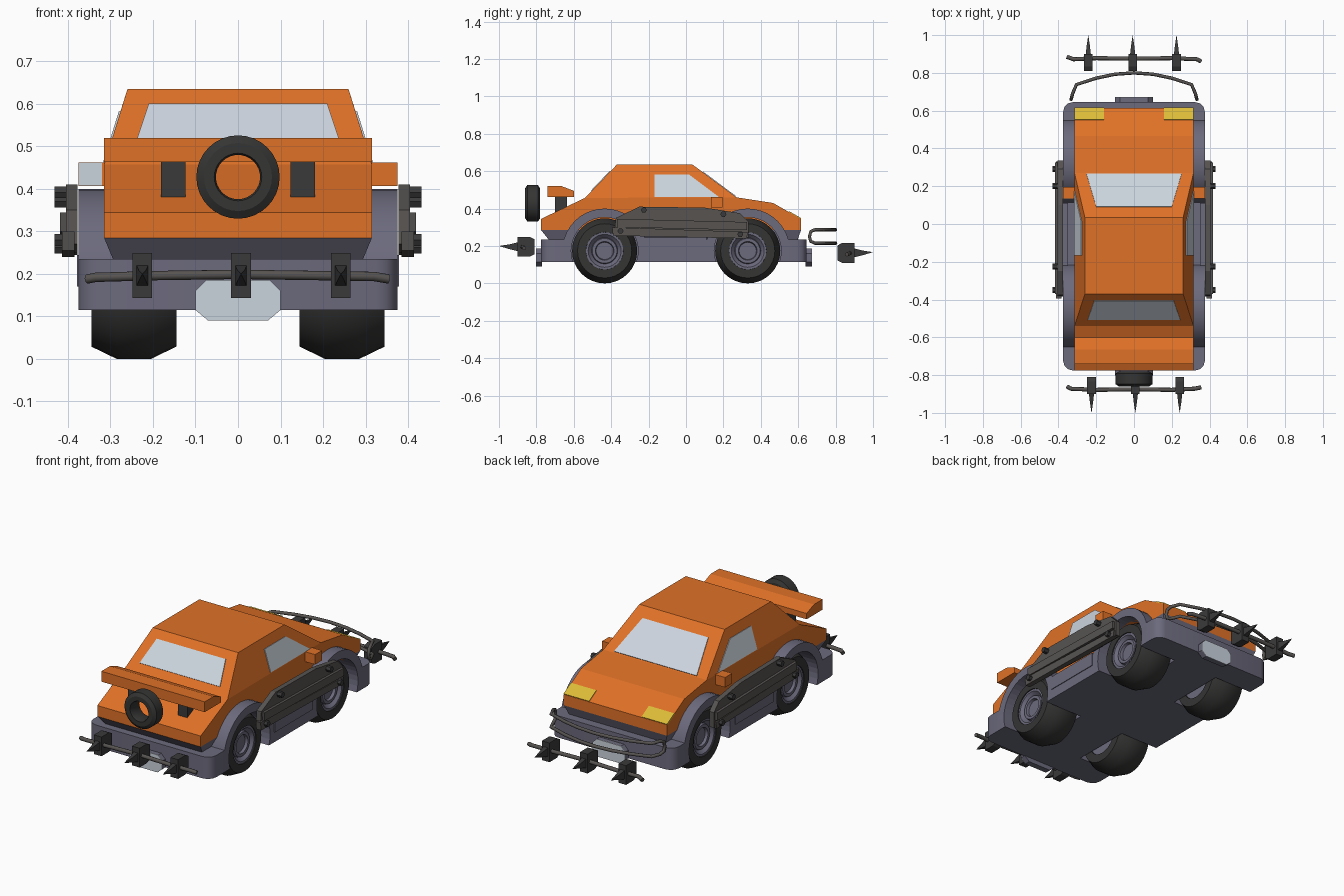
import bpy, bmesh, math
from mathutils import Vector

if "Cube" in bpy.data.objects:
    bpy.data.objects.remove(bpy.data.objects["Cube"])


def material(name, rgb):
    m = bpy.data.materials.new(name)
    m.diffuse_color = (*rgb, 1)
    m.use_nodes = True
    m.node_tree.nodes["Principled BSDF"].inputs["Base Color"].default_value = m.diffuse_color
    return m


ORANGE = material("orange paint", (0.74, 0.165, 0.02))
GREY = material("blue grey trim", (0.15, 0.145, 0.205))
RUBBER = material("black rubber", (0.035, 0.035, 0.034))
IRON = material("dark iron", (0.042, 0.042, 0.042))
STEEL = material("worn steel", (0.095, 0.088, 0.083))
GLASS = material("pale glass", (0.60, 0.66, 0.73))
YELLOW = material("headlight yellow", (0.72, 0.50, 0.04))


def build(name, verts, faces, mats, smooth=False):
    bm = bmesh.new()
    vs = [bm.verts.new(v) for v in verts]
    for f in faces:
        bm.faces.new([vs[i] for i in f])
    bmesh.ops.recalc_face_normals(bm, faces=bm.faces)
    me = bpy.data.meshes.new(name)
    bm.to_mesh(me)
    bm.free()
    for m in mats if isinstance(mats, list) else [mats]:
        me.materials.append(m)
    if smooth:
        me.shade_smooth()
        me.set_sharp_from_angle(angle=math.radians(32))
    ob = bpy.data.objects.new(name, me)
    bpy.context.collection.objects.link(ob)
    return ob


def loft(name, a, b, mat, smooth=False):
    """Solid between two matching outlines."""
    n = len(a)
    faces = [(i, (i + 1) % n, n + (i + 1) % n, n + i) for i in range(n)]
    return build(name, list(a) + list(b), faces + [tuple(range(n)), tuple(range(n, 2 * n))], mat, smooth)


def prism_x(name, yz, x0, x1, mat, smooth=False):
    return loft(name, [(x0, y, z) for y, z in yz], [(x1, y, z) for y, z in yz], mat, smooth)


def box(name, x, y, z, mat):
    return prism_x(name, [(y[0], z[0]), (y[1], z[0]), (y[1], z[1]), (y[0], z[1])], x[0], x[1], mat)


def plate(name, pts, out, mat, t=0.004):
    """Thin plate laid on a surface, raised along its outward direction."""
    p = [Vector(v) for v in pts]
    n = (p[1] - p[0]).cross(p[2] - p[0]).normalized()
    n = n if n.dot(Vector(out)) > 0 else -n
    return loft(name, [v - n * t for v in p], [v + n * t for v in p], mat)


def circle(cy, cz, r, n=40):
    return [(cy + r * math.cos(2 * math.pi * i / n), cz + r * math.sin(2 * math.pi * i / n)) for i in range(n)]


def lathe(name, prof, c, axis, mat, ring=False, n=32):
    """Spin (offset, radius) pairs about the x or y axis; a ring closes on itself."""
    verts, faces, k = [], [], len(prof)
    for i in range(n):
        a = 2 * math.pi * i / n
        for d, r in prof:
            u, w = r * math.cos(a), r * math.sin(a)
            verts.append(Vector(c) + Vector((d, u, w) if axis == 'x' else (u, d, w)))
    for i in range(n):
        for j in range(k if ring else k - 1):
            j2, i2 = (j + 1) % k, (i + 1) % n
            faces.append((i * k + j, i * k + j2, i2 * k + j2, i2 * k + j))
    if not ring:
        faces += [tuple(i * k for i in range(n)), tuple(i * k + k - 1 for i in range(n))]
    return build(name, verts, faces, mat, True)


def tube(name, pts, r, mat, closed=False):
    cu = bpy.data.curves.new(name, 'CURVE')
    cu.dimensions = '3D'
    cu.bevel_depth, cu.bevel_resolution, cu.use_fill_caps = r, 2, True
    sp = cu.splines.new('POLY')
    sp.points.add(len(pts) - 1)
    for p, v in zip(sp.points, pts):
        p.co = (*v, 1)
    sp.use_cyclic_u = closed
    cu.materials.append(mat)
    ob = bpy.data.objects.new(name, cu)
    bpy.context.collection.objects.link(ob)
    return ob


AXLES, WZ = (-0.435, 0.33), 0.174
# Wheel well cutters
cutters = []
for y in AXLES:
    for s in (-1, 1):
        c = prism_x("wheel_well_cutter", circle(y, WZ, 0.179), s * 0.14, s * 0.45, RUBBER)
        c.hide_render = True
        c.hide_set(True)
        cutters.append(c)


def cut_wells(ob, which=cutters):
    for c in which:
        m = ob.modifiers.new("well", 'BOOLEAN')
        m.operation, m.object, m.solver = 'DIFFERENCE', c, 'EXACT'


# Orange body shell: lower box, cabin leaning in to the roof
prof = [(-0.775, 0.285), (-0.775, 0.345), (-0.54, 0.457), (-0.37, 0.635), (0.035, 0.635),
        (0.27, 0.46), (0.465, 0.43), (0.615, 0.345), (0.615, 0.285)]
n = len(prof)
vs = [(s * (0.26 if z > 0.6 else 0.315), y, z) for s in (-1, 1) for y, z in prof]
fs = [(i, (i + 1) % n, n + (i + 1) % n, n + i) for i in range(n)]
for o in (0, n):
    fs += [(o + 2, o + 3, o + 4, o + 5), tuple(o + i for i in (0, 1, 2, 5, 6, 7, 8))]
cut_wells(build("body_shell", vs, fs, ORANGE))


def rect(x, y0, y1, z):
    return [(-x, y0, z), (x, y0, z), (x, y1, z), (-x, y1, z)]


# Tapered band below the body, and wide chassis slab with clipped corners
cut_wells(loft("lower_band", rect(0.315, -0.775, 0.615, 0.285), rect(0.29, -0.727, 0.594, 0.225), GREY))
outline = []
for sx, sy, a0 in ((1, 1, 0), (-1, 1, 90), (-1, -1, 180), (1, -1, 270)):
    cy = 0.595 if sy > 0 else -0.725
    for k in range(4):
        a = math.radians(a0 + 30 * k)
        outline.append((sx * 0.325 + 0.05 * math.cos(a), cy + 0.05 * math.sin(a)))
cut_wells(loft("chassis", [(x, y, 0.115) for x, y in outline], [(x, y, 0.235) for x, y in outline], GREY, True))

# Wheel arches, tyres and hubs
for i, y in enumerate(AXLES):
    for j, s in enumerate((-1, 1)):
        arc = [(y + 0.226 * math.cos(math.pi * k / 20), WZ + 0.226 * math.sin(math.pi * k / 20)) for k in range(21)]
        arch = prism_x("wheel_arch", arc, s * 0.27, s * 0.375, GREY, True)
        cut_wells(arch, [cutters[i * 2 + j]])
        c = (s * 0.245, y, WZ)
        lathe("tyre", [(s * d, r) for d, r in ((-0.1, 0.10), (-0.1, 0.145), (-0.04, 0.174), (0.04, 0.174),
              (0.1, 0.145), (0.1, 0.10), (0.075, 0.098), (-0.075, 0.098))], c, 'x', RUBBER, True)
        lathe("hub", [(s * d, r) for d, r in ((-0.09, 0.1), (0.095, 0.102), (0.095, 0.088), (0.075, 0.07),
              (0.085, 0.066), (0.085, 0.05), (0.07, 0.046))], c, 'x', GREY)

# Windows
def cabin_x(z):
    return 0.315 - (z - 0.457) / 0.178 * 0.055


def slope(y, a, b):
    return a[1] + (y - a[0]) / (b[0] - a[0]) * (b[1] - a[1])


def front_z(y): return slope(y, prof[4], prof[5])
def rear_z(y): return slope(y, prof[2], prof[3])
def nose_z(y): return slope(y, prof[6], prof[7])


plate("windscreen", [(-0.2, 0.09, front_z(0.09)), (0.2, 0.09, front_z(0.09)),
      (0.252, 0.265, front_z(0.265)), (-0.252, 0.265, front_z(0.265))], (0, 1, 1), GLASS)
plate("back_window", [(-0.21, -0.405, rear_z(-0.405)), (0.21, -0.405, rear_z(-0.405)),
      (0.245, -0.505, rear_z(-0.505)), (-0.245, -0.505, rear_z(-0.505))], (0, -1, 1), GLASS)
for s in (-1, 1):
    win = [(-0.168, 0.462), (-0.168, 0.582), (0.015, 0.582), (0.175, 0.462)]
    plate("side_window", [(s * cabin_x(z), y, z) for y, z in win], (s, 0, 0), GLASS)
    # Headlight, wing mirror, sill panel
    plate("headlight", [(s * 0.16, 0.55, nose_z(0.55)), (s * 0.315, 0.55, nose_z(0.55)),
          (s * 0.315, 0.614, nose_z(0.614)), (s * 0.16, 0.614, nose_z(0.614))], (0, 1, 1), YELLOW)
    box("wing_mirror", (s * 0.30, s * 0.375), (0.135, 0.195), (0.407, 0.462), ORANGE)
    box("sill_panel", (s * 0.35, s * 0.379), (-0.22, 0.11), (0.17, 0.245), GREY)
    # Spoiler post
    box("spoiler_post", (s * 0.123, s * 0.181), (-0.70, -0.635), (0.38, 0.47), IRON)
    # Side armour: sheet, two planks and bolts
    prism_x("armour_sheet", [(-0.385, 0.27), (-0.375, 0.35), (-0.25, 0.41), (0.1, 0.405), (0.29, 0.375),
            (0.335, 0.33), (0.335, 0.245), (0.0, 0.25)], s * 0.377, s * 0.405, STEEL)
    prism_x("armour_plank", [(-0.37, 0.345), (-0.365, 0.30), (0.325, 0.285), (0.325, 0.328)], s * 0.395, s * 0.419, STEEL)
    prism_x("armour_plank", [(-0.395, 0.30), (-0.39, 0.255), (0.325, 0.24), (0.33, 0.275)], s * 0.385, s * 0.414, STEEL)
    for y, z in ((-0.225, 0.392), (0.2, 0.37), (-0.35, 0.28), (0.29, 0.262)):
        prism_x("armour_bolt", circle(y, z, 0.016, 6), s * 0.40, s * 0.432, IRON)
plate("mirror_glass", [(-0.32, 0.135, 0.408), (-0.374, 0.135, 0.408), (-0.374, 0.135, 0.461), (-0.32, 0.135, 0.461)],
      (0, -1, 0), GLASS, 0.003)

# Spoiler wing and spare tyre
prism_x("spoiler", [(-0.74, 0.463), (-0.74, 0.52), (-0.665, 0.52), (-0.6, 0.495), (-0.6, 0.463)], -0.315, 0.315, ORANGE)
lathe("spare_tyre", [(-0.04, 0.056), (-0.04, 0.08), (-0.028, 0.098), (0.028, 0.098), (0.04, 0.08), (0.04, 0.056),
      (0.03, 0.052), (-0.03, 0.052)], (0, -0.82, 0.428), 'y', RUBBER, True)

# Number plates: clipped-corner slab with a pale outer face
octo = [(-0.1, 0.115), (-0.07, 0.09), (0.07, 0.09), (0.1, 0.115), (0.1, 0.16), (0.075, 0.186), (-0.075, 0.186), (-0.1, 0.16)]
for y0, y1 in ((-0.77, -0.8), (0.64, 0.67)):
    d = math.copysign(0.003, y1)
    loft("plate_mount", [(x, y0, z) for x, z in octo], [(x, y1, z) for x, z in octo], GREY)
    loft("plate_face", [(x, y1, z) for x, z in octo], [(x, y1 + d, z) for x, z in octo], GLASS)

# Spiked bars at both ends, one the half-turn of the other
for s, zc in ((-1, 0.196), (1, 0.163)):
    def at(x, y, z):
        return (-s * x, s * y, zc + z)
    tube("spike_bar", [at(-0.355, 0.86, -0.008), at(-0.335, 0.872, -0.004), at(-0.2, 0.878, 0), at(0, 0.875, 0.003),
         at(0.2, 0.878, 0), at(0.32, 0.872, -0.002), at(0.355, 0.885 if s > 0 else 0.865, -0.008)], 0.011, STEEL)
    for x in (-0.225, 0.007, 0.242):
        sec = [(0.81, -0.04), (0.81, 0.04), (0.835, 0.053), (0.9, 0.053), (0.9, -0.053), (0.835, -0.053)]
        loft("spike_block", [at(x - 0.023, y, z) for y, z in sec], [at(x + 0.023, y, z) for y, z in sec], IRON)
        ends = [(-0.014, -0.025), (0.014, -0.025), (0.014, 0.025), (-0.014, 0.025)]
        verts = [at(x + a, 0.895, b) for a, b in ends] + [at(x + a * 0.6, 0.945, b * 0.5) for a, b in ends] + [at(x, 1.0, 0.004)]
        faces = [(3, 2, 1, 0)] + [(i, (i + 1) % 4, 4 + (i + 1) % 4, 4 + i) for i in range(4)]
        build("spike", verts, faces + [(4 + i, 4 + (i + 1) % 4, 8) for i in range(4)], IRON)

# Bull bar: closed loop of two bowed tubes joined by end bends
bow = [(-0.325, 0.69), (-0.305, 0.738), (-0.2, 0.772), (-0.1, 0.793), (0, 0.80), (0.1, 0.793), (0.2, 0.772), (0.305, 0.738), (0.325, 0.69)]
loop = [(x, y, 0.287) for x, y in bow] + [(0.331, 0.667, 0.277), (0.333, 0.66, 0.25), (0.331, 0.667, 0.225)]
loop += [(x, y, 0.215) for x, y in reversed(bow)] + [(-0.331, 0.667, 0.225), (-0.333, 0.66, 0.25), (-0.331, 0.667, 0.277)]
tube("bull_bar", loop, 0.009, STEEL, True)
